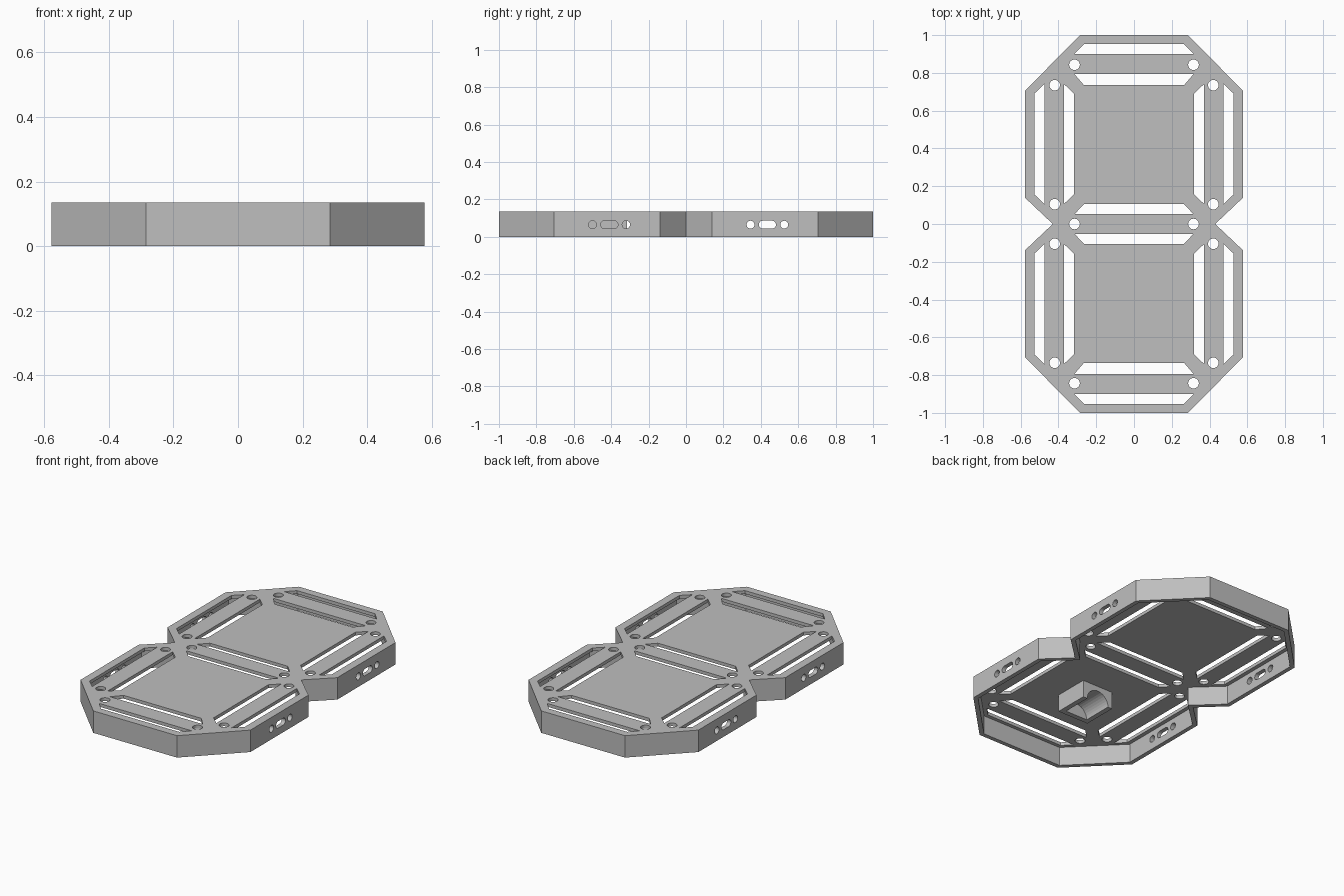
import bpy, bmesh, math
from mathutils import Vector, Matrix

cube = bpy.data.objects.get("Cube")
if cube:
    bpy.data.objects.remove(cube, do_unlink=True)

HEIGHT, PLATE, WALL = 0.135, 0.02, 0.026

gray = bpy.data.materials.new("plain_gray")
gray.use_nodes = True
COLOR = (0.52, 0.52, 0.52, 1)
gray.diffuse_color = COLOR
gray.node_tree.nodes["Principled BSDF"].inputs["Base Color"].default_value = COLOR


def prism(bm, pts, z0, z1, turn=Matrix()):
    """Extrude a 2D outline between two heights."""
    verts = [bm.verts.new(turn @ Vector((x, y, z0))) for x, y in pts]
    face = bm.faces.new(verts)
    out = bmesh.ops.extrude_face_region(bm, geom=[face])
    move = turn.to_3x3() @ Vector((0, 0, z1 - z0))
    bmesh.ops.translate(bm, verts=[v for v in out["geom"] if isinstance(v, bmesh.types.BMVert)], vec=move)


def make(name, bm):
    bmesh.ops.recalc_face_normals(bm, faces=bm.faces[:])
    mesh = bpy.data.meshes.new(name)
    bm.to_mesh(mesh)
    bm.free()
    mesh.materials.append(gray)
    obj = bpy.data.objects.new(name, mesh)
    bpy.context.collection.objects.link(obj)
    return obj


def cut(obj, cutter):
    """Subtract the cutter, bake the result and drop the cutter."""
    mod = obj.modifiers.new("cut", 'BOOLEAN')
    mod.operation, mod.solver, mod.object = 'DIFFERENCE', 'EXACT', cutter
    bpy.context.view_layer.update()
    deps = bpy.context.evaluated_depsgraph_get()
    mesh = bpy.data.meshes.new_from_object(obj.evaluated_get(deps))
    obj.modifiers.clear()
    obj.data = mesh
    bpy.data.objects.remove(cutter, do_unlink=True)


def stadium(cx, cy, r, half=0.0, n=32):
    """Circle, or a rounded slot when half is above zero."""
    pts = []
    for i in range(n):
        a = 2 * math.pi * (i + 0.5) / n
        pts.append((cx + r * math.cos(a) + math.copysign(half, math.cos(a)), cy + r * math.sin(a)))
    return pts


def inset(pts, d):
    """Mitred inward offset of a counter-clockwise outline."""
    out = []
    for i, p in enumerate(pts):
        p, a, b = Vector(p), Vector(pts[i - 1]), Vector(pts[(i + 1) % len(pts)])
        e, f = (p - a).normalized(), (b - p).normalized()
        n, m = Vector((-e.y, e.x)), Vector((-f.y, f.x))
        out.append(p + (n + m) * d / (1 + n.dot(m)))
    return out


# Shell: two joined octagons, hollow underneath
quarter = [(0.43, 0), (0.578, 0.14), (0.578, 0.705), (0.285, 1)]
half = quarter + [(-x, y) for x, y in reversed(quarter)]
outline = half + [(-x, -y) for x, y in half[1:-1]]
bm = bmesh.new()
prism(bm, outline, 0, HEIGHT)
shell = make("tray_shell", bm)
bm = bmesh.new()
prism(bm, inset(outline, WALL), -0.1, HEIGHT - PLATE)
cut(shell, make("hollow_cutter", bm))

# Openings in the top plate
bm = bmesh.new()
Z0, Z1 = HEIGHT - 2 * PLATE, HEIGHT + 0.1
for sy in (1, -1):
    # crosswise slots: (wide edge, narrow edge)
    for wide, narrow in ((0.9, 0.952), (0.793, 0.735), (0.052, 0.105)):
        prism(bm, [(-0.315, sy * wide), (0.315, sy * wide), (0.265, sy * narrow), (-0.265, sy * narrow)], Z0, Z1)
    for sx in (1, -1):
        # lengthwise slots
        for wide, narrow in ((0.475, 0.528), (0.37, 0.317)):
            prism(bm, [(sx * wide, sy * 0.107), (sx * wide, sy * 0.74),
                       (sx * narrow, sy * 0.69), (sx * narrow, sy * 0.157)], Z0, Z1)
        # round holes
        for x, y in ((0.315, 0.843), (0.42, 0.735), (0.42, 0.105)):
            prism(bm, stadium(sx * x, sy * y, 0.028), Z0, Z1)
for sx in (1, -1):
    prism(bm, stadium(sx * 0.315, 0, 0.028), Z0, Z1)
cut(shell, make("plate_cutter", bm))

# Side wall ports: hole, slot, hole, straight through both walls
bm = bmesh.new()
sideways = Matrix(((0, 0, 1, 0), (1, 0, 0, 0), (0, 1, 0, 0), (0, 0, 0, 1)))
for cy in (0.435, -0.41):
    for dy, straight in ((-0.09, 0), (0, 0.025), (0.09, 0)):
        prism(bm, stadium(cy + dy, 0.065, 0.021, straight), -1, 1, sideways)
cut(shell, make("port_cutter", bm))

# Cradle hanging under the front panel
bm = bmesh.new()
prism(bm, [(-0.105, -0.53), (0.105, -0.53), (0.105, -0.315), (-0.105, -0.315)], 0.01, HEIGHT - PLATE / 2)
cradle = make("underside_cradle", bm)
bm = bmesh.new()
lengthwise = Matrix(((1, 0, 0, 0), (0, 0, 1, 0), (0, 1, 0, 0), (0, 0, 0, 1)))
prism(bm, stadium(0, 0.01, 0.075), -0.5, -0.2, lengthwise)
cut(cradle, make("cradle_cutter", bm))
